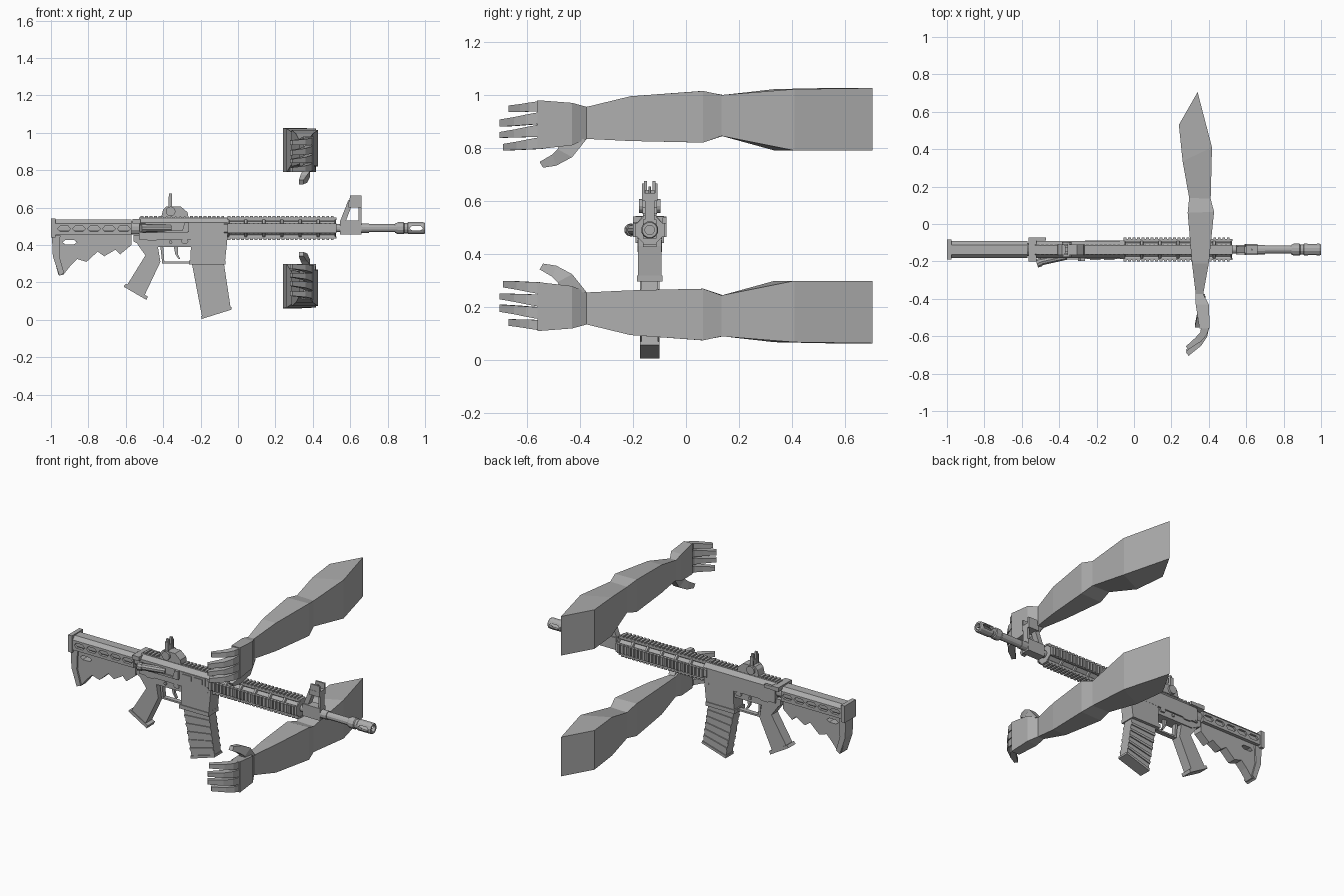
import bpy
import bmesh
import math
from mathutils import Vector, Matrix

default = bpy.data.objects.get("Cube")
if default:
    bpy.data.objects.remove(default)

GREY = (0.42, 0.42, 0.42, 1)
material = bpy.data.materials.new("plain grey")
material.use_nodes = True
material.diffuse_color = GREY
material.node_tree.nodes["Principled BSDF"].inputs["Base Color"].default_value = GREY

GUN_Y = -0.137   # centre plane of the rifle
BORE_Z = 0.49    # height of the barrel axis


def finish(name, bm):
    bmesh.ops.recalc_face_normals(bm, faces=bm.faces)
    mesh = bpy.data.meshes.new(name)
    bm.to_mesh(mesh)
    bm.free()
    mesh.materials.append(material)
    obj = bpy.data.objects.new(name, mesh)
    bpy.context.collection.objects.link(obj)
    return obj


def add_loft(bm, rings):
    rows = [[bm.verts.new(point) for point in ring] for ring in rings]
    count = len(rows[0])
    for row, following in zip(rows, rows[1:]):
        for i in range(count):
            j = (i + 1) % count
            bm.faces.new((row[i], row[j], following[j], following[i]))
    bm.faces.new(rows[0])
    bm.faces.new(rows[-1])


def loft(name, rings):
    bm = bmesh.new()
    add_loft(bm, rings)
    return finish(name, bm)


def add_prism(bm, outline, half, y=0):
    add_loft(bm, [[(x, GUN_Y + y + side, z) for x, z in outline] for side in (-half, half)])


def prism(name, outline, half, y=0):
    bm = bmesh.new()
    add_prism(bm, outline, half, y)
    return finish(name, bm)


def rect(x0, x1, z0, z1):
    return [(x0, z0), (x1, z0), (x1, z1), (x0, z1)]


def lozenge(x, z, half_x, half_z):
    c = half_x * 0.6
    return [(x - half_x, z), (x - c, z - half_z), (x + c, z - half_z),
            (x + half_x, z), (x + c, z + half_z), (x - c, z + half_z)]


def ring_x(x, radius, sides=12, z=BORE_Z, y=0):
    turn = math.pi / sides
    return [(x, GUN_Y + y + radius * math.cos(turn * (2 * i + 1)),
             z + radius * math.sin(turn * (2 * i + 1))) for i in range(sides)]


def turned(name, profile, sides=12, z=BORE_Z, y=0):
    return loft(name, [ring_x(x, r, sides, z, y) for x, r in profile])


def rod(name, start, end, radius, sides=10):
    a, b = Vector(start), Vector(end)
    bm = bmesh.new()
    place = Matrix.Translation((a + b) / 2) @ (b - a).to_track_quat("Z", "Y").to_matrix().to_4x4()
    bmesh.ops.create_cone(bm, cap_ends=True, segments=sides, radius1=radius,
                          radius2=radius, depth=(b - a).length, matrix=place)
    return finish(name, bm)


def cut(obj, cutter):
    cutter.hide_render = True
    modifier = obj.modifiers.new("cut", "BOOLEAN")
    modifier.operation = "DIFFERENCE"
    modifier.solver = "EXACT"
    modifier.object = cutter
    graph = bpy.context.evaluated_depsgraph_get()
    mesh = bpy.data.meshes.new_from_object(obj.evaluated_get(graph))
    obj.modifiers.clear()
    obj.data = mesh
    bpy.data.objects.remove(cutter)


def rail(name, x0, x1, angle, half_width):
    """Toothed rail running along the bore, turned about it."""
    bm = bmesh.new()
    pitch = 0.024
    blocks = [(x0, x1, 0.045, 0.056)]
    blocks += [(x0 + i * pitch, x0 + (i + 0.6) * pitch, 0.05, 0.064)
               for i in range(int((x1 - x0) / pitch))]
    for a, b, low, high in blocks:
        add_loft(bm, [[(x, -half_width, low), (x, half_width, low),
                       (x, half_width, high), (x, -half_width, high)] for x in (a, b)])
    bm.transform(Matrix.Translation((0, GUN_Y, BORE_Z)) @ Matrix.Rotation(angle, 4, "X"))
    return finish(name, bm)


# Handguard: eight-sided shell with sunken vents on its slanted faces
bm = bmesh.new()
add_loft(bm, [ring_x(-0.055 + 0.58 * i / 6, 0.056, 8) for i in range(7)])
bm.normal_update()
slanted = [f for f in bm.faces if abs(abs(f.normal.y) - abs(f.normal.z)) < 0.1
           and abs(f.normal.x) < 0.1]
bmesh.ops.inset_individual(bm, faces=slanted, thickness=0.009, depth=0)
bmesh.ops.inset_individual(bm, faces=slanted, thickness=0.004, depth=-0.012)
finish("handguard", bm)
for label, quarter in (("top", 0), ("right", 1), ("bottom", 2), ("left", 3)):
    rail(label + "_handguard_rail", -0.055, 0.527, quarter * math.pi / 2, 0.026)
rail("receiver_rail", -0.52, -0.06, 0, 0.025)

# Barrel and slotted muzzle device
turned("barrel", [(0.5, 0.022), (0.86, 0.022)])
turned("barrel_collar", [(0.64, 0.026), (0.7, 0.026)])
muzzle = turned("muzzle_device", [(0.84, 0.026), (0.855, 0.033), (0.885, 0.033), (0.89, 0.028),
                                  (0.905, 0.028), (0.91, 0.033), (0.99, 0.033), (1, 0.029)])
cut(muzzle, turned("bore_cutter", [(0.9, 0.018), (1.1, 0.018)]))
cut(muzzle, prism("slot_cutter", lozenge(0.953, BORE_Z, 0.036, 0.013), 0.1))

# Front sight tower
prism("gas_block", rect(0.545, 0.66, 0.457, 0.53), 0.026)
prism("sight_front_leg", rect(0.645, 0.66, 0.52, 0.61), 0.018)
prism("sight_slanted_leg", [(0.545, 0.525), (0.575, 0.525), (0.604, 0.6),
                            (0.604, 0.64), (0.59, 0.64)], 0.018)
prism("sight_bridge", rect(0.592, 0.66, 0.6, 0.63), 0.03)
for side in (-1, 1):
    prism("sight_ear", [(0.594, 0.63), (0.66, 0.63), (0.66, 0.665), (0.6, 0.665)],
          0.005, side * 0.024)
rod("sight_post", (0.63, GUN_Y, 0.62), (0.63, GUN_Y, 0.655), 0.005, 6)

# Upper receiver with port, deflector and forward assist
half, slope = 0.045, 0.022
section = [(-half, 0.43), (half, 0.43), (half, 0.52), (half - slope, 0.547),
           (slope - half, 0.547), (-half, 0.52)]
loft("upper_receiver", [[(x, GUN_Y + y, z) for y, z in section] for x in (-0.53, -0.055)])
turned("barrel_nut", [(-0.075, 0.054), (-0.05, 0.054)], 8)
prism("port_frame", rect(-0.25, -0.09, 0.47, 0.52), 0.004, -0.047)
for x in (-0.235, -0.16):
    prism("port_cover", rect(x, x + 0.055, 0.48, 0.51), 0.004, -0.052)
prism("case_deflector", [(-0.3, 0.47), (-0.262, 0.47), (-0.262, 0.52), (-0.285, 0.52)],
      0.01, -0.052)
rod("forward_assist", (-0.5, GUN_Y - 0.066, 0.49), (-0.36, GUN_Y - 0.035, 0.49), 0.02)
rod("forward_assist_button", (-0.52, GUN_Y - 0.074, 0.49), (-0.495, GUN_Y - 0.066, 0.49), 0.024)
prism("side_ledge", rect(-0.51, -0.27, 0.465, 0.477), 0.006, -0.048)
prism("charging_handle", rect(-0.565, -0.52, 0.515, 0.54), 0.064)
prism("charging_latch", rect(-0.55, -0.47, 0.517, 0.537), 0.008, 0.056)

# Lower receiver, magazine well and trigger group
prism("lower_receiver", [(-0.56, 0.455), (-0.56, 0.42), (-0.5, 0.39), (-0.25, 0.39),
                         (-0.25, 0.44), (-0.06, 0.455)], 0.036)
prism("magazine_well", [(-0.25, 0.45), (-0.255, 0.305), (-0.07, 0.305), (-0.055, 0.45)], 0.044)
prism("magazine_well_lip", rect(-0.262, -0.068, 0.295, 0.318), 0.049)
prism("trigger_guard_bottom", rect(-0.4, -0.25, 0.302, 0.312), 0.014)
prism("trigger_guard_rear", [(-0.415, 0.39), (-0.405, 0.302), (-0.393, 0.302), (-0.4, 0.39)], 0.014)
prism("trigger", [(-0.345, 0.4), (-0.32, 0.4), (-0.322, 0.35), (-0.308, 0.325),
                  (-0.318, 0.325), (-0.335, 0.35)], 0.008)
for side in (-1, 1):
    prism("magazine_button", lozenge(-0.285, 0.42, 0.02, 0.012), 0.006, side * 0.04)
    prism("selector_lever", lozenge(-0.46, 0.43, 0.032, 0.008), 0.006, side * 0.039)
    for x, z in ((-0.52, 0.445), (-0.08, 0.43), (-0.36, 0.415)):
        prism("pin", lozenge(x, z, 0.009, 0.008), 0.004, side * 0.042)

# Pistol grip
prism("grip", [(-0.545, 0.42), (-0.43, 0.4), (-0.415, 0.31), (-0.505, 0.12),
               (-0.6, 0.175), (-0.495, 0.345), (-0.535, 0.4)], 0.03)
prism("grip_cap", [(-0.612, 0.178), (-0.6, 0.192), (-0.482, 0.125), (-0.49, 0.107)], 0.034)

# Magazine: slanted body with side ribs and a base plate
top_rear, top_front = Vector((-0.25, 0.32)), Vector((-0.078, 0.32))
base_rear, base_front = Vector((-0.19, 0.005)), Vector((-0.038, 0.055))


def magazine_band(name, start, end, half_width, grow=0):
    corners = [top_rear.lerp(base_rear, start), top_front.lerp(base_front, start),
               top_front.lerp(base_front, end), top_rear.lerp(base_rear, end)]
    shift = Vector((grow, 0))
    return prism(name, [corners[0] - shift, corners[1] + shift,
                        corners[2] + shift, corners[3] - shift], half_width)


magazine_band("magazine", 0, 0.98, 0.031)
magazine_band("magazine_base", 0.95, 1, 0.037, 0.004)
for i in range(5):
    magazine_band("magazine_rib", 0.2 + i * 0.15, 0.25 + i * 0.15, 0.037)

# Rear sight
prism("rear_sight_base", [(-0.41, 0.55), (-0.265, 0.55), (-0.27, 0.575), (-0.305, 0.605),
                          (-0.385, 0.605), (-0.4, 0.59)], 0.028)
rod("rear_sight_knob", (-0.36, GUN_Y - 0.04, 0.58), (-0.36, GUN_Y + 0.04, 0.58), 0.026, 12)
for side in (-1, 1):
    prism("rear_sight_ear", rect(-0.372, -0.352, 0.6, 0.66), 0.005, side * 0.024)
prism("rear_sight_leaf", rect(-0.366, -0.356, 0.6, 0.635), 0.022)
prism("rear_sight_peep", rect(-0.368, -0.354, 0.63, 0.675), 0.006, 0.016)
prism("rear_sight_peep", rect(-0.368, -0.354, 0.63, 0.675), 0.006, -0.016)

# Shoulder stock with a slotted sleeve around the buffer tube
turned("buffer_tube", [(-0.98, 0.036), (-0.5, 0.036)])
sleeve_section = [(-0.046, 0.455), (0.046, 0.455), (0.046, 0.515), (0.026, 0.536),
                  (-0.026, 0.536), (-0.046, 0.515)]
sleeve = loft("stock_sleeve", [[(x, GUN_Y + y, z) for y, z in sleeve_section]
                               for x in (-0.98, -0.57)])
bm = bmesh.new()
for i in range(5):
    add_prism(bm, lozenge(-0.93 + i * 0.08, 0.487, 0.035, 0.015), 0.1)
cut(sleeve, finish("sleeve_slot_cutter", bm))
prism("butt_plate", rect(-1, -0.975, 0.44, 0.542), 0.053)
stock = prism("stock_web", [(-0.99, 0.46), (-0.57, 0.46), (-0.57, 0.4), (-0.63, 0.35),
                            (-0.655, 0.375), (-0.715, 0.34), (-0.75, 0.365), (-0.81, 0.31),
                            (-0.86, 0.325), (-0.895, 0.29), (-0.935, 0.24), (-0.96, 0.24),
                            (-0.99, 0.35)], 0.026)
cut(stock, prism("web_hole_cutter", lozenge(-0.9, 0.415, 0.038, 0.012), 0.1))
prism("butt_pad", [(-0.995, 0.45), (-0.95, 0.45), (-0.955, 0.34), (-0.93, 0.25),
                   (-0.955, 0.235), (-0.99, 0.34)], 0.036)

# Arms: faceted box limbs, the lower one mirrored in height
limb = [(0.24, 0.53, 0.34, 0.705, 0.79, 1.026), (0.26, 0.335, 0.417, 0.41, 0.79, 1.022),
        (0.295, 0.14, 0.41, 0.135, 0.845, 1), (0.287, 0.06, 0.428, 0.065, 0.82, 1.015),
        (0.31, -0.21, 0.4, -0.21, 0.826, 0.995), (0.33, -0.375, 0.37, -0.375, 0.834, 0.955),
        (0.33, -0.43, 0.4, -0.43, 0.81, 0.97), (0.35, -0.56, 0.405, -0.56, 0.795, 0.98)]
knuckles = [(0.36, -0.54, 0.402, -0.555), (0.355, -0.59, 0.39, -0.605),
            (0.325, -0.63, 0.36, -0.65), (0.277, -0.685, 0.292, -0.705)]
fingers = [(0.79, 0.938, 0.977, 0.935, 0.96), (1, 0.89, 0.935, 0.88, 0.907),
           (1, 0.842, 0.888, 0.838, 0.86), (0.92, 0.796, 0.84, 0.79, 0.815)]
thumb = [(0.34, 0.38, -0.375, 0.834, -0.47, 0.83), (0.345, 0.385, -0.43, 0.765, -0.485, 0.795),
         (0.335, 0.37, -0.49, 0.733, -0.505, 0.775), (0.325, 0.35, -0.54, 0.725, -0.553, 0.747)]


def box_ring(xl, yl, xr, yr, low, high):
    return [(xl, yl, low), (xr, yr, low), (xr, yr, high), (xl, yl, high)]


def hand_part(name, rings, mirrored):
    if mirrored:
        rings = [[(x, y, 1.088 - z) for x, y, z in ring] for ring in rings]
    loft(name, rings)


for label, mirrored in (("upper", False), ("lower", True)):
    hand_part(label + "_arm", [box_ring(*station) for station in limb], mirrored)
    for reach, low, high, tip_low, tip_high in fingers:
        rings = []
        for i, (xl, yl, xr, yr) in enumerate(knuckles):
            t = i / 3
            yl, yr = (-0.54 + (y + 0.54) * reach for y in (yl, yr))
            rings.append(box_ring(xl, yl, xr, yr, low + (tip_low - low) * t,
                                  high + (tip_high - high) * t))
        hand_part(label + "_finger", rings, mirrored)
    hand_part(label + "_thumb", [[(a, y, z), (b, y, z), (b, v, w), (a, v, w)]
                                 for a, b, y, z, v, w in thumb], mirrored)
